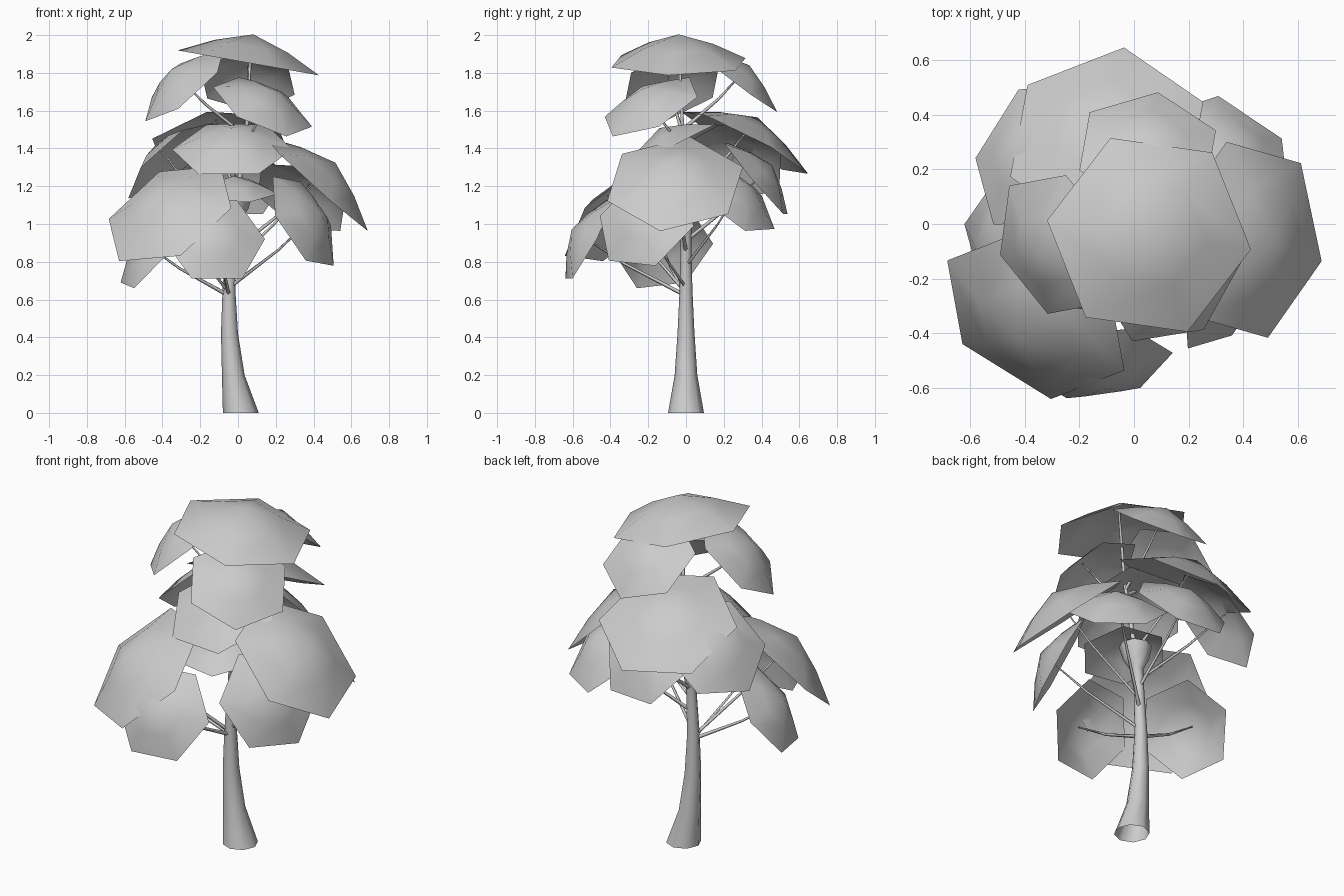
import bpy
import bmesh
from math import cos, sin, radians, pi
from mathutils import Vector

cube = bpy.data.objects.get("Cube")
if cube:
    bpy.data.objects.remove(cube, do_unlink=True)

# One plain grey for the whole tree
grey = bpy.data.materials.new("plain grey")
grey.use_nodes = True
colour = (0.6, 0.6, 0.6, 1)
grey.diffuse_color = colour
grey.node_tree.nodes["Principled BSDF"].inputs["Base Color"].default_value = colour


def finish(name, bm):
    """Turn a bmesh into a smooth shaded object."""
    mesh = bpy.data.meshes.new(name)
    for face in bm.faces:
        face.smooth = True
    bm.to_mesh(mesh)
    bm.free()
    mesh.materials.append(grey)
    obj = bpy.data.objects.new(name, mesh)
    bpy.context.collection.objects.link(obj)
    return obj


def bridge(bm, lower, upper):
    count = len(lower)
    for i in range(count):
        j = (i + 1) % count
        bm.faces.new((lower[i], lower[j], upper[j], upper[i]))


def leaf_cap(name, centre, radius, azimuth, tilt, spin, depth=0.4):
    """Open six-sided dome leaning towards the azimuth; returns its apex."""
    a, t = radians(azimuth), radians(tilt)
    normal = Vector((cos(a) * sin(t), sin(a) * sin(t), cos(t)))
    downhill = Vector((cos(a) * cos(t), sin(a) * cos(t), -sin(t)))
    side = normal.cross(downhill)
    centre = Vector(centre)
    bm = bmesh.new()

    def ring(scale, height):
        verts = []
        for i in range(6):
            w = radians(spin) + i * pi / 3
            offset = (downhill * cos(w) + side * sin(w)) * scale + normal * height
            verts.append(bm.verts.new(centre + offset * radius))
        return verts

    rim, middle = ring(1, 0), ring(0.52, depth * 0.58)
    apex = centre + normal * depth * radius
    tip = bm.verts.new(apex)
    bridge(bm, rim, middle)
    for i in range(6):
        bm.faces.new((middle[i], middle[(i + 1) % 6], tip))
    finish(name, bm)
    return apex


def tube(name, rings, sides):
    """Loft level rings given as (x, y, z, radius), open at the foot."""
    bm = bmesh.new()
    loops = []
    for x, y, z, r in rings:
        loops.append([bm.verts.new((x + r * cos(2 * pi * i / sides),
                                    y + r * sin(2 * pi * i / sides), z))
                      for i in range(sides)])
    for lower, upper in zip(loops, loops[1:]):
        bridge(bm, lower, upper)
    bm.faces.new(loops[-1])
    return finish(name, bm)


# Trunk with flared foot, slight sway and a swollen head
trunk = [(0.015, 0, 0, 0.095), (-0.025, 0, 0.2, 0.06), (-0.045, 0, 0.42, 0.045),
         (-0.048, 0, 0.65, 0.034), (-0.035, 0, 0.9, 0.028), (-0.02, 0, 1.02, 0.034),
         (-0.015, 0, 1.08, 0.07), (-0.01, 0, 1.16, 0.088), (0, 0, 1.18, 0.05)]
trunk_obj = tube("trunk", trunk, 8)
bpy.ops.object.select_all(action="DESELECT")
trunk_obj.select_set(True)
bpy.context.view_layer.objects.active = trunk_obj
bpy.ops.object.shade_smooth_by_angle(angle=radians(60))

# Thin leader inside the crown
leader = [(0, 0, 1.17, 0.014), (0.05, -0.02, 1.55, 0.01), (0.07, -0.04, 1.97, 0.006)]
tube("leader", leader, 6)
axis = [Vector(p[:3]) for p in trunk + leader[1:]]


def axis_point(z):
    for p, q in zip(axis, axis[1:]):
        if p.z <= z <= q.z:
            return p.lerp(q, (z - p.z) / (q.z - p.z))
    return axis[-1]


# Leaf caps: name, rim centre, radius, azimuth, tilt, spin
caps = [
    ("crown_cap", (0.055, -0.04, 1.853), 0.383, 0, 10, -8),
    ("inner_cap", (-0.02, -0.11, 1.16), 0.24, -100, 12, 30),
    ("upper_front_cap", (0.13, -0.185, 1.62), 0.285, -45, 34, -11),
    ("upper_right_cap", (-0.283, -0.075, 1.735), 0.285, 204, 43, -10),
    ("upper_back_cap", (0.05, 0.27, 1.755), 0.27, 85, 37, -4),
    ("middle_front_cap", (-0.03, -0.08, 1.395), 0.32, -95, 28, 30),
    ("middle_back_cap", (-0.1, 0.31, 1.43), 0.38, 105, 28, -23),
    ("middle_left_cap", (0.415, -0.058, 1.212), 0.378, -4, 42, -9),
    ("middle_right_cap", (-0.36, -0.335, 1.055), 0.383, 234, 46, -24),
    ("lower_front_cap", (-0.127, -0.51, 0.92), 0.272, -82, 62, 30),
    ("lower_left_cap", (0.345, -0.208, 1.015), 0.29, -28, 63, 24),
    ("lower_right_cap", (-0.45, -0.115, 0.865), 0.27, 200, 55, 22),
    ("back_right_cap", (-0.357, 0.25, 1.335), 0.3, 155, 45, 20),
    ("back_left_cap", (0.335, 0.245, 1.14), 0.28, 54, 45, 33),
    ("lower_back_cap", (-0.02, 0.37, 1.24), 0.28, 85, 50, 30),
]

# Each outer cap gets a slim, slightly arched branch from the trunk
for name, centre, radius, azimuth, tilt, spin in caps:
    apex = leaf_cap(name, centre, radius, azimuth, tilt, spin)
    if name in ("crown_cap", "inner_cap"):
        continue
    end = Vector(centre).lerp(apex, 0.9)
    reach = Vector(centre).xy.length
    start = axis_point(max(0.62, centre[2] - 0.75 * reach - 0.05))
    bend = start.lerp(end, 0.55) + Vector((0, 0, -0.02))
    curve = bpy.data.curves.new(name.replace("cap", "branch"), "CURVE")
    curve.dimensions = "3D"
    curve.bevel_depth = 0.009
    curve.bevel_resolution = 0
    spline = curve.splines.new("POLY")
    spline.points.add(2)
    for point, co, width in zip(spline.points, (start, bend, end), (1.2, 0.8, 0.4)):
        point.co = (*co, 1)
        point.radius = width
    curve.materials.append(grey)
    branch = bpy.data.objects.new(curve.name, curve)
    bpy.context.collection.objects.link(branch)
